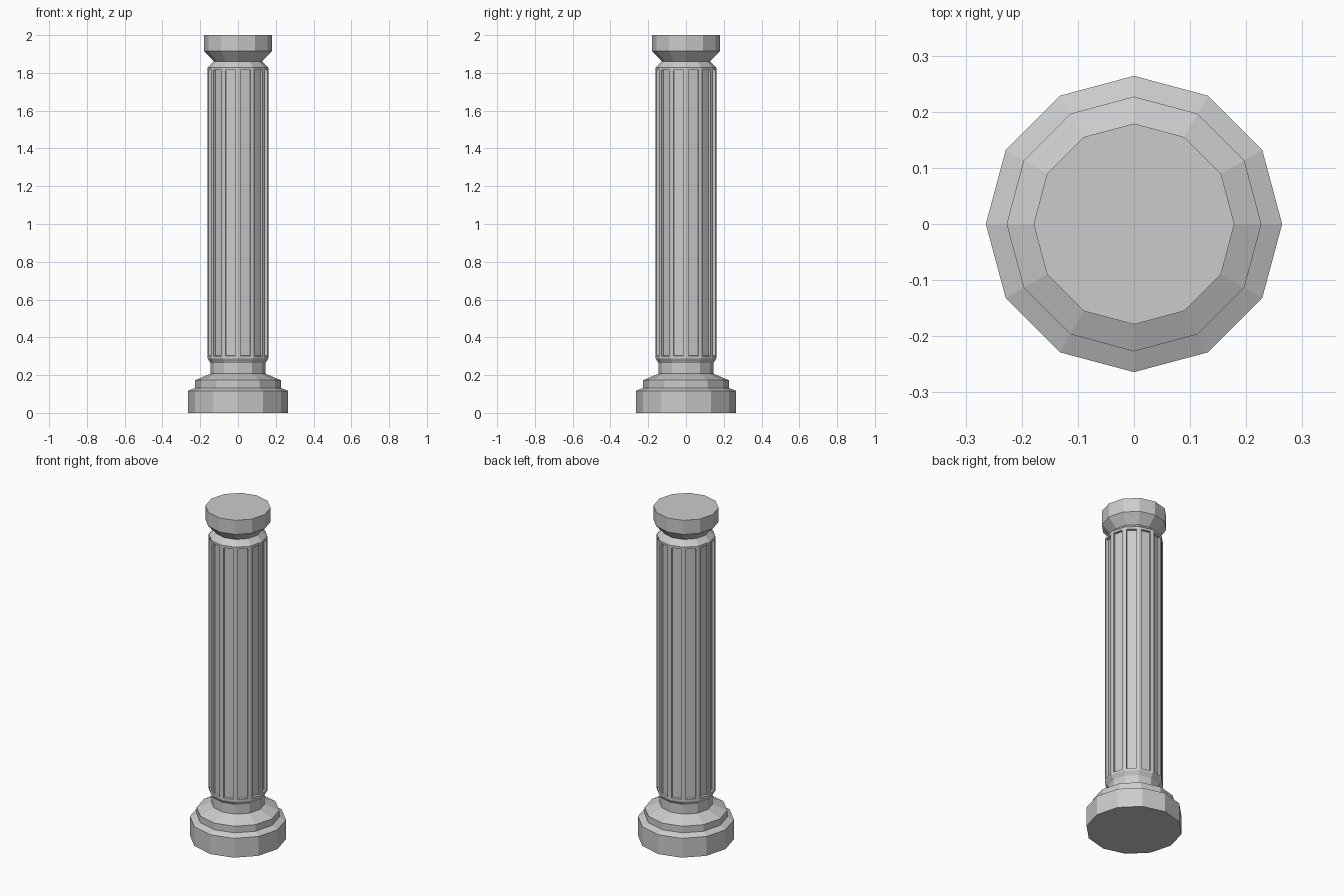
import bpy, bmesh
from math import cos, sin, tau

if "Cube" in bpy.data.objects:
    bpy.data.objects.remove(bpy.data.objects["Cube"])

SIDES = 12


def lathe(name, profile, cap_bottom=False, cap_top=False, flute_row=None):
    """Revolve (radius, z) points into a 12-sided part; optionally flute one row of faces."""
    bm = bmesh.new()
    rings = [[bm.verts.new((r * cos(tau * i / SIDES), r * sin(tau * i / SIDES), z))
              for i in range(SIDES)] for r, z in profile]
    flutes = []
    for row, (lo, hi) in enumerate(zip(rings, rings[1:])):
        for i in range(SIDES):
            j = (i + 1) % SIDES
            face = bm.faces.new((lo[i], lo[j], hi[j], hi[i]))
            if row == flute_row:
                flutes.append(face)
    if cap_bottom:
        bm.faces.new(rings[0][::-1])
    if cap_top:
        bm.faces.new(rings[-1])
    bm.normal_update()
    if flutes:
        # rim of each flute, then its sunken floor
        bmesh.ops.inset_individual(bm, faces=flutes, thickness=0.014, use_even_offset=True)
        bm.normal_update()
        bmesh.ops.inset_individual(bm, faces=flutes, thickness=0.001, depth=-0.014,
                                   use_even_offset=True)
    mesh = bpy.data.meshes.new(name)
    bm.to_mesh(mesh)
    bm.free()
    obj = bpy.data.objects.new(name, mesh)
    bpy.context.collection.objects.link(obj)
    return obj


# Stepped base and neck
lathe("column_base", [(0.264, 0), (0.264, 0.117), (0.227, 0.133), (0.227, 0.173),
                      (0.146, 0.208), (0.146, 0.265), (0.161, 0.288)], cap_bottom=True)

# Fluted shaft
lathe("column_shaft", [(0.161, 0.288), (0.161, 1.829)], flute_row=0)

# Capital: tapered collar, flare and top block
lathe("column_capital", [(0.161, 1.829), (0.127, 1.86), (0.179, 1.915), (0.179, 2.0)],
      cap_top=True)
